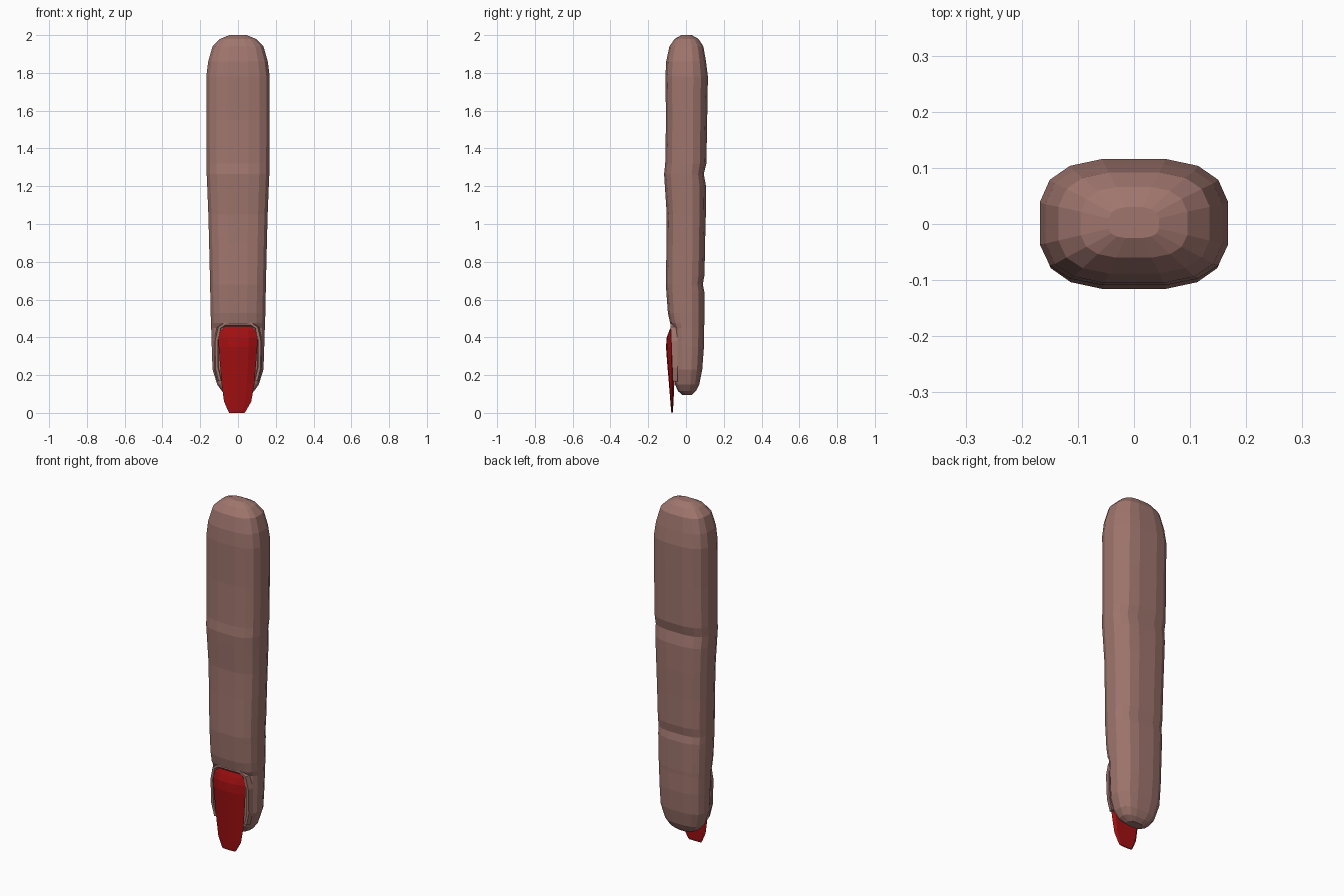
import bpy, bmesh, math


def material(name, rgb):
    m = bpy.data.materials.new(name)
    m.diffuse_color = (*rgb, 1)
    return m


def loft(name, rings, mats):
    """Skin a stack of equal-length closed rings and cap both ends."""
    bm = bmesh.new()
    loops = [[bm.verts.new(p) for p in ring] for ring in rings]
    for a, b in zip(loops, loops[1:]):
        for i in range(len(a)):
            j = (i + 1) % len(a)
            bm.faces.new((a[i], a[j], b[j], b[i]))
    bm.faces.new(loops[0])
    bm.faces.new(loops[-1])
    bmesh.ops.recalc_face_normals(bm, faces=bm.faces)
    mesh = bpy.data.meshes.new(name)
    bm.to_mesh(mesh)
    bm.free()
    obj = bpy.data.objects.new(name, mesh)
    bpy.context.collection.objects.link(obj)
    for m in mats:
        mesh.materials.append(m)
    return obj


def power(v, e):
    return math.copysign(abs(v) ** e, v)


def finger_ring(z, w, front, back, sides=16):
    """Rounded-box cross-section with separate front and back depth."""
    ring = []
    for i in range(sides):
        a = 2 * math.pi * (i + 0.5) / sides
        c, s = power(math.cos(a), 0.68), power(math.sin(a), 0.68)
        ring.append((w * c * 1.013, s * (back if s > 0 else front) * 1.013, z))
    return ring


skin = material("skin", (0.35, 0.18, 0.155))
red = material("red polish", (0.36, 0.005, 0.006))

# Finger: height, half width, front depth, back depth
profile = [
    (0.095, 0.05, 0.020, 0.030), (0.115, 0.085, 0.042, 0.052),
    (0.15, 0.110, 0.058, 0.070), (0.23, 0.135, 0.064, 0.086),
    (0.35, 0.139, 0.066, 0.095), (0.45, 0.142, 0.068, 0.096),
    (0.475, 0.143, 0.084, 0.097), (0.53, 0.145, 0.096, 0.097),
    (0.64, 0.147, 0.104, 0.097), (0.68, 0.148, 0.107, 0.089),
    (0.73, 0.149, 0.106, 0.098), (0.90, 0.153, 0.103, 0.101),
    (1.05, 0.157, 0.102, 0.105), (1.20, 0.163, 0.112, 0.106),
    (1.265, 0.166, 0.116, 0.094), (1.32, 0.167, 0.110, 0.108),
    (1.55, 0.168, 0.106, 0.112), (1.78, 0.168, 0.109, 0.116),
    (1.86, 0.158, 0.105, 0.106), (1.94, 0.135, 0.088, 0.092),
    (1.98, 0.095, 0.060, 0.066), (2.0, 0.045, 0.025, 0.030),
]
loft("finger", [finger_ring(*row) for row in profile], [skin])

# Raised skin fold framing the nail: U-shaped tube along the nail edge
path = [(0.095, 0.17), (0.112, 0.24), (0.113, 0.38), (0.098, 0.45), (0.07, 0.47)]
path = path + [(-x, z) for x, z in reversed(path)]
rings = []
for i, (x, z) in enumerate(path):
    x0, z0 = path[max(i - 1, 0)]
    x1, z1 = path[min(i + 1, len(path) - 1)]
    d = math.hypot(x1 - x0, z1 - z0)
    nx, nz = (z1 - z0) / d, -(x1 - x0) / d
    deep = -0.070 - 0.012 * (z - 0.17) / 0.3
    rings.append([(x + nx * o, y, z + nz * o) for o, y in
                  ((0.016, -0.045), (0.008, deep), (-0.006, deep), (-0.010, -0.045))])
loft("nail_fold", rings, [skin])

# Nail: height, half width, x shift, ridge depth, edge depth, back depth
nail = [
    (0.0, 0.040, -0.006, 0.077, 0.074, 0.071), (0.012, 0.048, -0.005, 0.079, 0.074, 0.069),
    (0.06, 0.072, -0.002, 0.083, 0.073, 0.066), (0.15, 0.086, 0.0, 0.090, 0.073, 0.062),
    (0.28, 0.097, 0.0, 0.101, 0.076, 0.060), (0.35, 0.102, 0.0, 0.106, 0.078, 0.060),
    (0.40, 0.102, 0.0, 0.102, 0.078, 0.060), (0.435, 0.094, 0.0, 0.089, 0.076, 0.060),
    (0.457, 0.070, 0.0, 0.078, 0.074, 0.060),
]
rings = []
for z, w, cx, ridge, edge, back in nail:
    mid = edge + (ridge - edge) * 0.8
    rings.append([(cx + w * u, -d, z) for u, d in
                  ((-1, edge), (-0.55, mid), (0, ridge), (0.55, mid), (1, edge),
                   (0.8, back), (-0.8, back))])
loft("nail", rings, [red])
